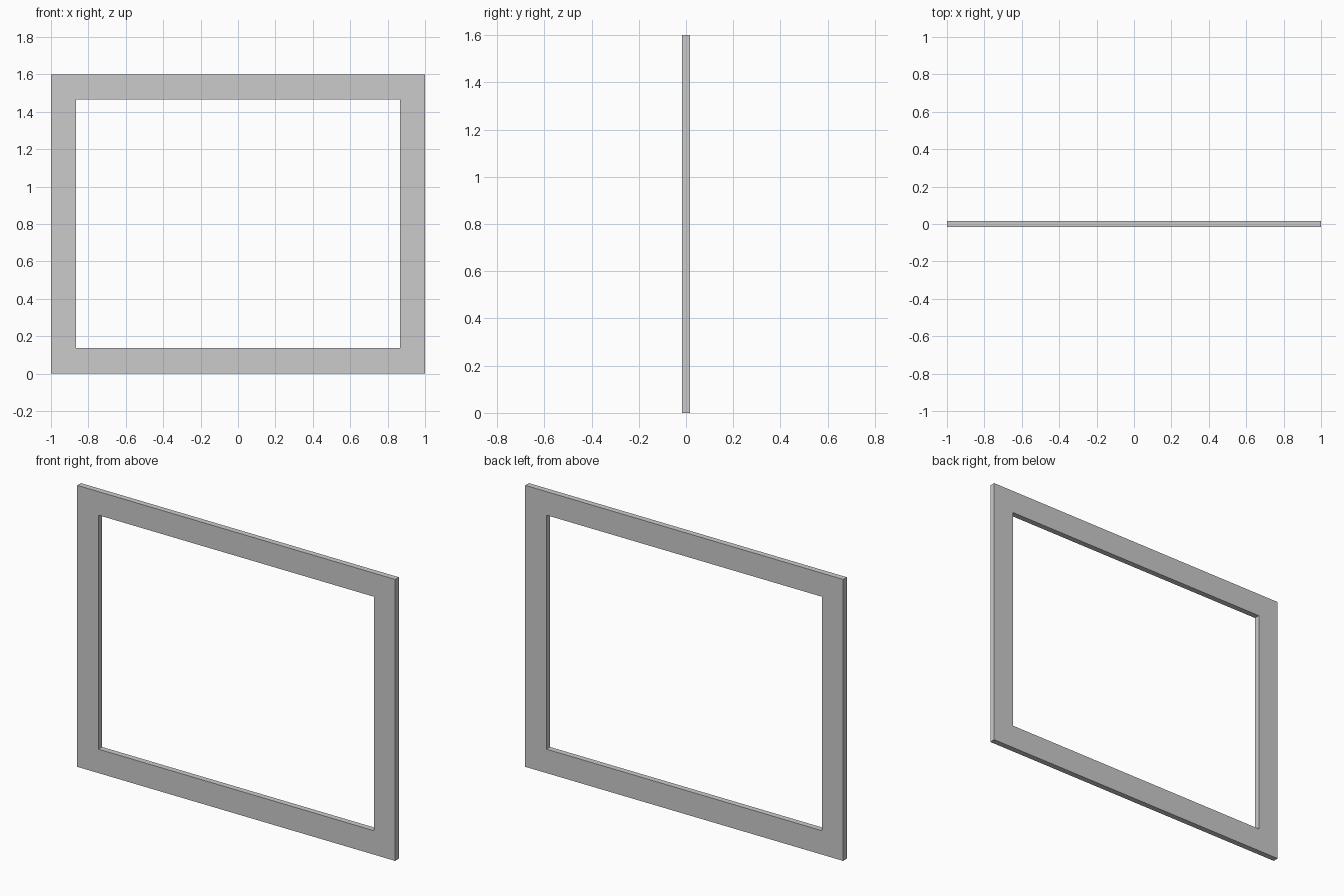
import bpy
import bmesh

if "Cube" in bpy.data.objects:
    bpy.data.objects.remove(bpy.data.objects["Cube"])

DEPTH = 0.033


def rect(bm, x, z0, z1):
    # Rectangle corners on the front plane, counter-clockwise from the front
    return [bm.verts.new((px, -DEPTH / 2, pz))
            for px, pz in ((-x, z0), (x, z0), (x, z1), (-x, z1))]


bm = bmesh.new()

# Flat front border: outer outline joined to the window opening
outer = rect(bm, 1.0, 0.0, 1.6)
inner = rect(bm, 0.867, 0.136, 1.466)
for i in range(4):
    j = (i + 1) % 4
    bm.faces.new((outer[i], outer[j], inner[j], inner[i]))

# Thickness, extruded straight back
front = bm.faces[:]
result = bmesh.ops.extrude_face_region(bm, geom=front, use_keep_orig=True)
back = [g for g in result["geom"] if isinstance(g, bmesh.types.BMVert)]
bmesh.ops.translate(bm, verts=back, vec=(0, DEPTH, 0))
bmesh.ops.recalc_face_normals(bm, faces=bm.faces[:])

mesh = bpy.data.meshes.new("rectangular_frame")
bm.to_mesh(mesh)
bm.free()
frame = bpy.data.objects.new("rectangular_frame", mesh)
bpy.context.collection.objects.link(frame)
